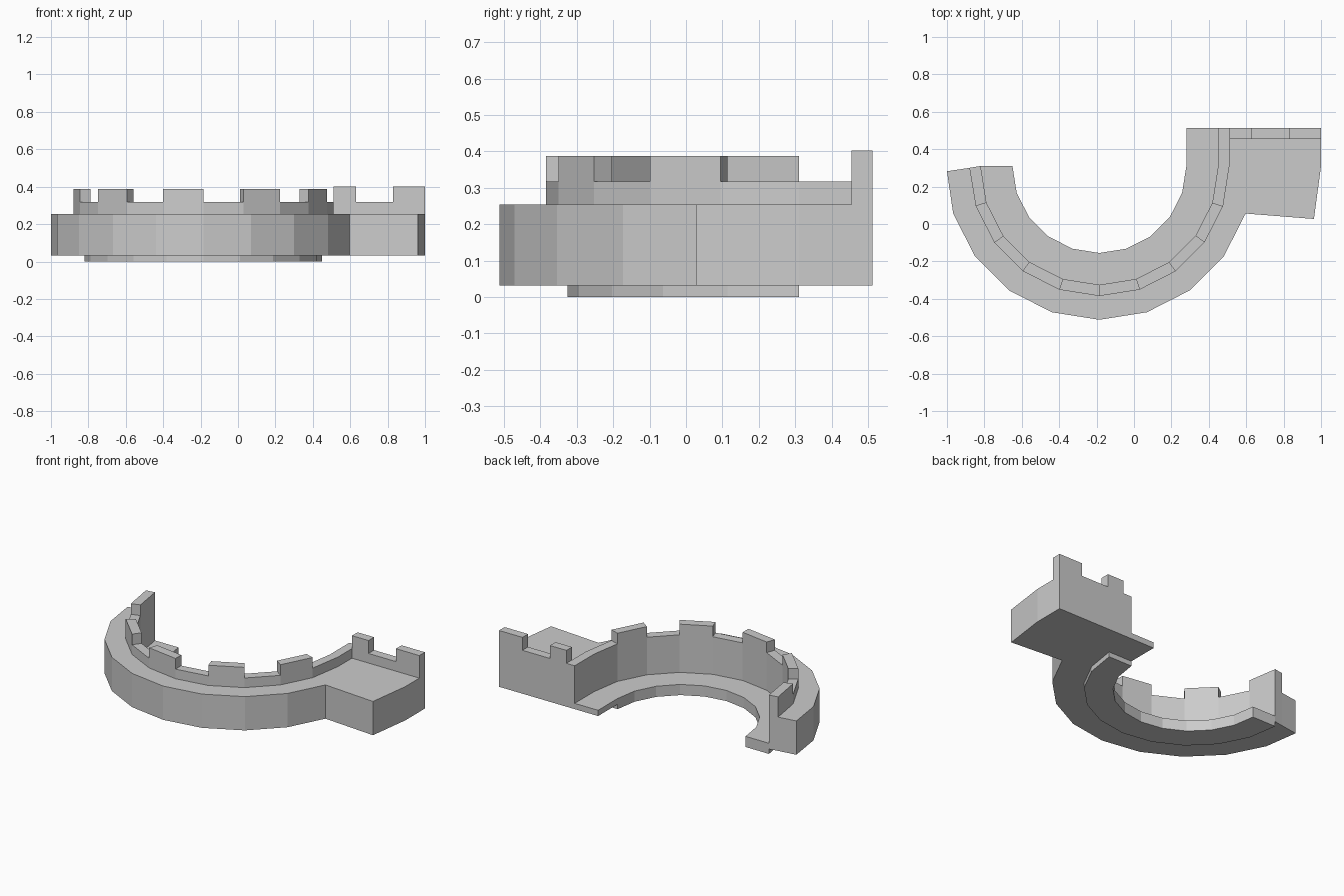
import bpy, bmesh
from math import sin, cos, radians

if "Cube" in bpy.data.objects:
    bpy.data.objects.remove(bpy.data.objects["Cube"])

CX, CY = -0.185, 0.31                  # centre of the curved wall
RADII = (0.465, 0.635, 0.695, 0.822)   # ledge, parapet inside, parapet outside, walkway
Y_IN, Y_BACK = 0.455, 0.513            # back parapet depth
LEDGE = (0.0, 0.07)
LEDGE_STRAIGHT = (0.032, 0.07)
WALK = (0.032, 0.254)
LOW = (0.032, 0.317)
MERLON = (0.032, 0.387)
TALL_MERLON = (0.032, 0.402)


def ring(k, i):
    """Plan point on ring i at step k (18 degrees each, 0 = front)."""
    if k == -5 and i >= 2:             # slightly skewed left end
        return ((-0.88, 0.30), (-1.0, 0.282))[i - 2]
    a = radians(18 * k)
    return (CX + RADII[i] * sin(a), CY - RADII[i] * cos(a))


cells = []                             # (counter-clockwise plan outline, (z0, z1))

# Curved run: inner ledge, crenellated parapet, outer walkway
for k in range(-5, 5):
    parapet = MERLON if k % 2 else LOW
    for i, span in enumerate((LEDGE, parapet, WALK)):
        if k == 4 and i == 2:
            continue                   # replaced by the platform
        cells.append(([ring(k, i), ring(k, i + 1), ring(k + 1, i + 1), ring(k + 1, i)], span))

# Straight run beside the platform
for ya, yb in ((CY, Y_IN), (Y_IN, Y_BACK)):
    for i, span in enumerate((LEDGE_STRAIGHT, LOW)):
        xa, xb = CX + RADII[i], CX + RADII[i + 1]
        cells.append(([(xa, ya), (xb, ya), (xb, yb), (xa, yb)], span))

# Platform floor
xs = (CX + RADII[2], 0.63, 0.83, 1.0)
cells.append(([ring(4, 2), ring(4, 3), (0.962, 0.027), (1.0, CY)]
              + [(x, Y_IN) for x in reversed(xs)] + [ring(5, 2)], WALK))

# Back parapet with two tall merlons
for xa, xb, span in zip(xs, xs[1:], (TALL_MERLON, LOW, TALL_MERLON)):
    cells.append(([(xa, Y_IN), (xb, Y_IN), (xb, Y_BACK), (xa, Y_BACK)], span))


def key(p):
    return (round(p[0], 4), round(p[1], 4))


# Raise every plan cell, keeping only the exposed side surfaces
edge_span = {}
for pts, span in cells:
    for a, b in zip(pts, pts[1:] + pts[:1]):
        edge_span[key(a), key(b)] = span

bm = bmesh.new()


def face(coords):
    bm.faces.new([bm.verts.new(c) for c in coords])


def side(a, b, z0, z1):
    if z1 - z0 > 1e-5:
        face([(*a, z0), (*b, z0), (*b, z1), (*a, z1)])


for pts, (z0, z1) in cells:
    face([(*p, z1) for p in pts])
    face([(*p, z0) for p in reversed(pts)])
    for a, b in zip(pts, pts[1:] + pts[:1]):
        other = edge_span.get((key(b), key(a)))
        if other is None:
            side(a, b, z0, z1)
        else:
            side(a, b, z0, other[0])
            side(a, b, other[1], z1)

bmesh.ops.remove_doubles(bm, verts=bm.verts[:], dist=1e-4)
mesh = bpy.data.meshes.new("curved_battlement")
bm.to_mesh(mesh)
bm.free()
bpy.context.collection.objects.link(bpy.data.objects.new("curved_battlement", mesh))
